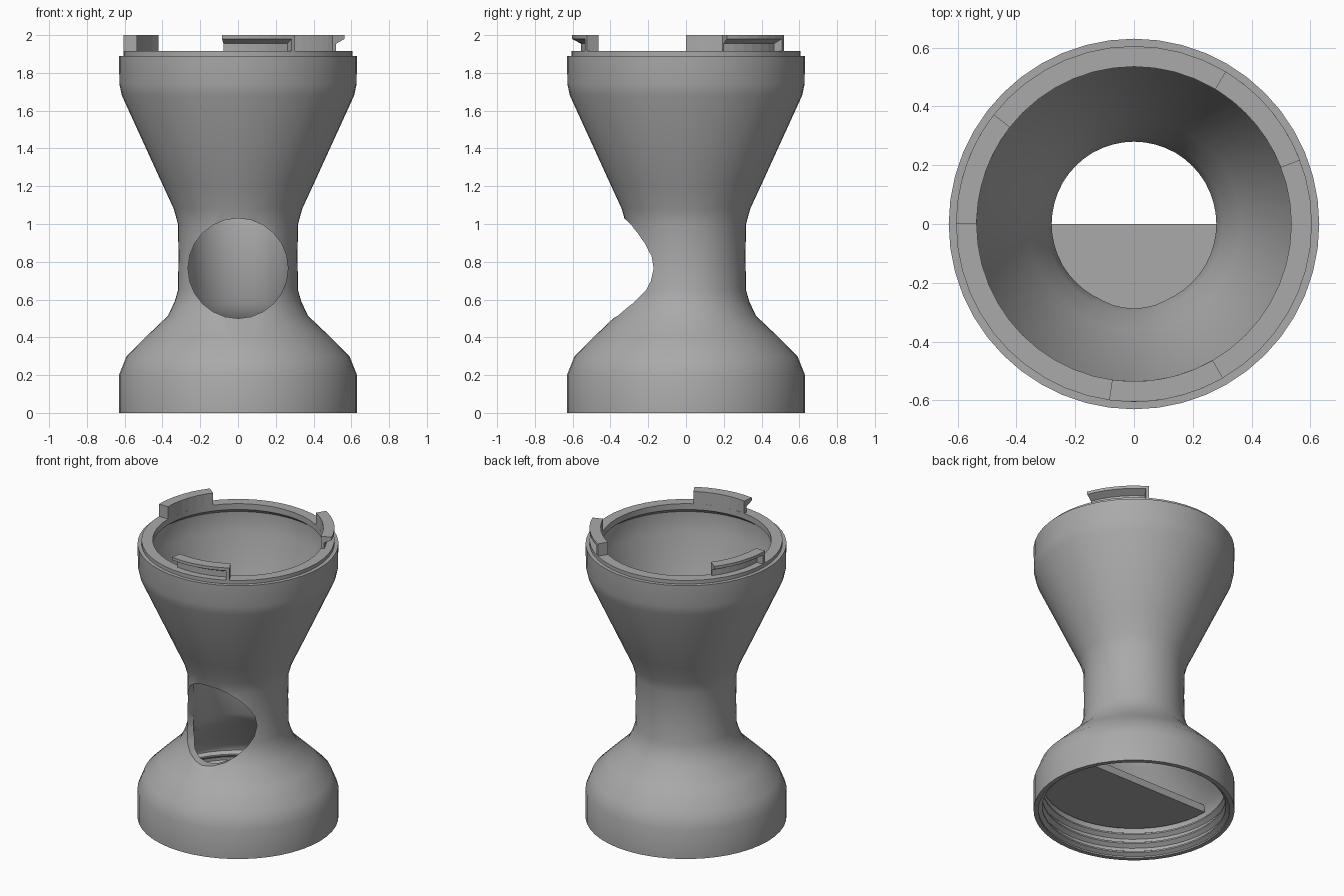
import bpy
import bmesh
import math

cube = bpy.data.objects.get("Cube")
if cube:
    bpy.data.objects.remove(cube, do_unlink=True)

grey = bpy.data.materials.new("plain grey")
grey.use_nodes = True
grey.diffuse_color = (0.4, 0.4, 0.4, 1)
grey.node_tree.nodes["Principled BSDF"].inputs["Base Color"].default_value = grey.diffuse_color


def sweep(name, section, start=0, end=360, steps=48):
    """Revolve a closed (radius, z) section around z, capping partial turns."""
    full = end - start >= 360
    bm = bmesh.new()
    rings = []
    for i in range(steps if full else steps + 1):
        a = math.radians(start + (end - start) * i / steps)
        rings.append([bm.verts.new((r * math.cos(a), r * math.sin(a), z)) for r, z in section])
    n = len(section)
    for i in range(steps):
        a, b = rings[i], rings[(i + 1) % len(rings)]
        for j in range(n):
            k = (j + 1) % n
            bm.faces.new((a[j], b[j], b[k], a[k]))
    if not full:
        bm.faces.new(rings[0])
        bm.faces.new(rings[-1][::-1])
    bmesh.ops.remove_doubles(bm, verts=bm.verts, dist=1e-5)
    bmesh.ops.recalc_face_normals(bm, faces=bm.faces)
    mesh = bpy.data.meshes.new(name)
    bm.to_mesh(mesh)
    bm.free()
    obj = bpy.data.objects.new(name, mesh)
    bpy.context.collection.objects.link(obj)
    mesh.materials.append(grey)
    return obj


def activate(obj):
    bpy.ops.object.select_all(action="DESELECT")
    obj.select_set(True)
    bpy.context.view_layer.objects.active = obj


# Hollow waisted body: outer wall, top step, inner lip and inner wall
outer = [(.63, 0), (.63, .2), (.59, .3), (.48, .41), (.37, .515), (.335, .59),
         (.318, .65), (.315, .83), (.318, 1.0), (.34, 1.08), (.4, 1.21),
         (.615, 1.68), (.628, 1.74), (.63, 1.89), (.605, 1.89), (.605, 1.915)]
inner = [(.535, 1.915), (.535, 1.875), (.58, 1.84), (.58, 1.7), (.36, 1.21),
         (.3, 1.08), (.28, 1.0), (.28, .58), (.33, .5), (.545, .29), (.575, .24)]
# Screw ridges inside the base
ridges = []
for i in range(3):
    z = .2 - i * .065
    ridges += [(.6, z), (.6, z - .02), (.575, z - .035), (.575, z - .045)]
body = sweep("body", outer + inner + ridges + [(.6, .01), (.6, 0)])

# Round opening through the front of the waist
bpy.ops.mesh.primitive_cylinder_add(vertices=24, radius=.265, depth=.8,
                                    location=(0, -.4, .765), rotation=(math.pi / 2, 0, 0))
cutter = bpy.context.object
cutter.name = "opening_cutter"
cutter.hide_render = True
cut = body.modifiers.new("front_opening", "BOOLEAN")
cut.operation = "DIFFERENCE"
cut.solver = "EXACT"
cut.object = cutter
activate(body)
bpy.ops.object.modifier_apply(modifier=cut.name)
bpy.data.objects.remove(cutter, do_unlink=True)
activate(body)
bpy.ops.object.shade_smooth_by_angle(angle=math.radians(32))

# Half floor across the front of the base
sweep("half_floor", [(0, .2), (.578, .2), (.578, .25), (0, .25)], 180, 360, 24)

# Three locking lugs, each with an overhanging lip and a solid stop at one end
lip = [(.535, 1.91), (.557, 1.91), (.557, 1.955), (.605, 1.98), (.605, 2), (.535, 2)]
stop = [(.535, 1.91), (.605, 1.91), (.605, 2), (.535, 2)]
for side, angle in (("back_left", 59), ("right", 180), ("front", 300)):
    sweep("lug_" + side, lip, angle - 38, angle - 2, 6)
    sweep("lug_stop_" + side, stop, angle - 2, angle, 1)
